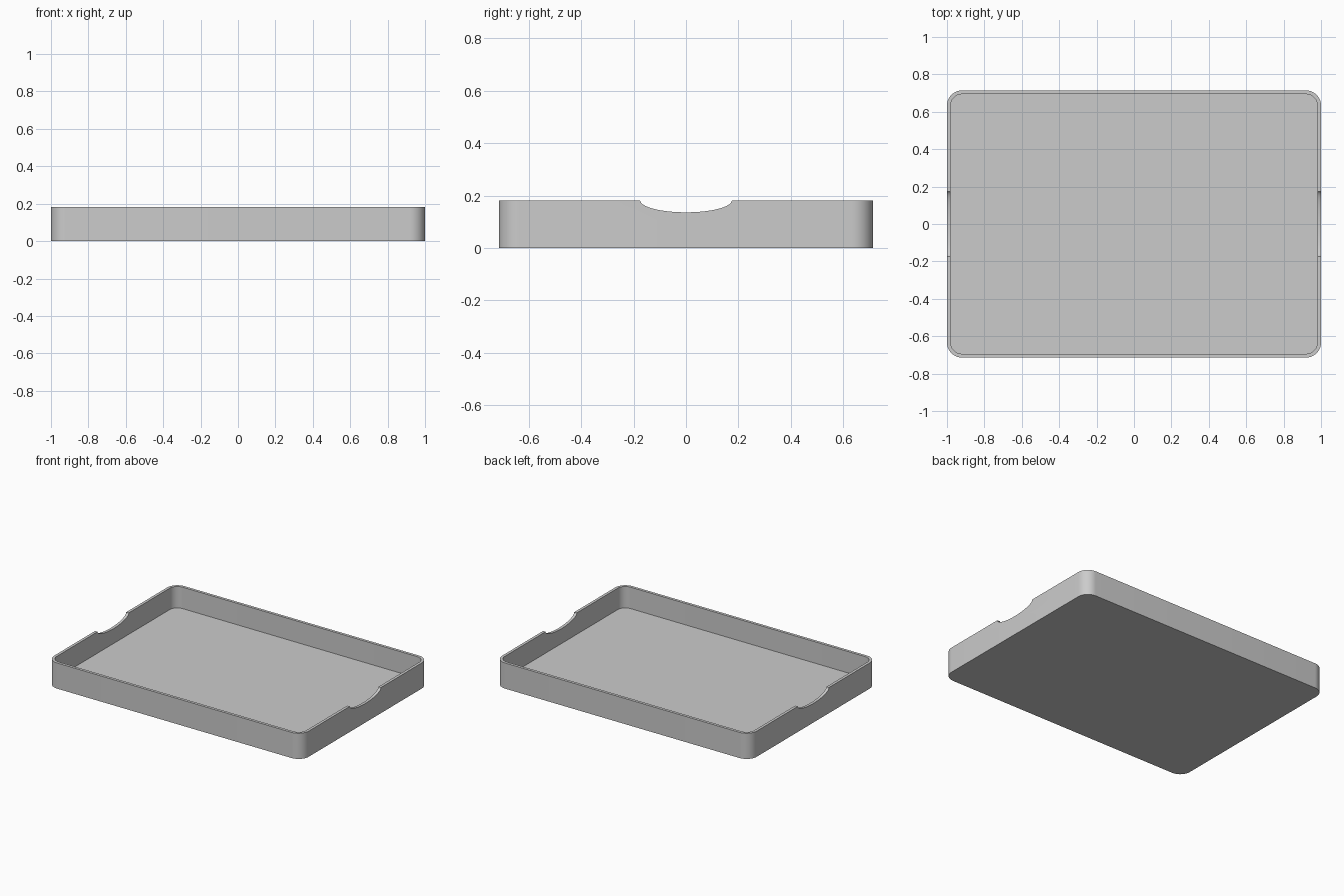
import bpy, bmesh, math

if "Cube" in bpy.data.objects:
    bpy.data.objects.remove(bpy.data.objects["Cube"])

HX, HY, H = 1.0, 0.714, 0.182      # half sizes and height of the tray
WALL, FLOOR, RADIUS = 0.02, 0.03, 0.08
NOTCH_W, NOTCH_D = 0.175, 0.046    # half width and depth of the hand notches


def prism(name, points, offset):
    """Solid made by sweeping a flat loop of points along an offset."""
    bm = bmesh.new()
    base = bm.faces.new([bm.verts.new(p) for p in points])
    top = bmesh.ops.extrude_face_region(bm, geom=[base])["geom"]
    bmesh.ops.translate(bm, vec=offset, verts=[v for v in top if isinstance(v, bmesh.types.BMVert)])
    bmesh.ops.recalc_face_normals(bm, faces=bm.faces)
    mesh = bpy.data.meshes.new(name)
    bm.to_mesh(mesh)
    bm.free()
    obj = bpy.data.objects.new(name, mesh)
    bpy.context.collection.objects.link(obj)
    return obj


def rounded_rect(hx, hy, r, z, steps=12):
    pts = []
    for k, (sx, sy) in enumerate([(1, 1), (-1, 1), (-1, -1), (1, -1)]):
        for i in range(steps + 1):
            a = math.pi / 2 * (k + i / steps)
            pts.append((sx * (hx - r) + r * math.cos(a), sy * (hy - r) + r * math.sin(a), z))
    return pts


def cut(obj, cutter):
    mod = obj.modifiers.new("cut", "BOOLEAN")
    mod.operation, mod.solver, mod.object = "DIFFERENCE", "EXACT", cutter
    bpy.context.view_layer.objects.active = obj
    bpy.ops.object.modifier_apply(modifier=mod.name)
    bpy.data.objects.remove(cutter)


# Tray body with rounded corners
tray = prism("tray", rounded_rect(HX, HY, RADIUS, 0), (0, 0, H))

# Hollow inside
cut(tray, prism("hollow_cutter",
                rounded_rect(HX - WALL, HY - WALL, RADIUS - WALL, FLOOR), (0, 0, H)))

# Half-ellipse hand notches through both end walls
arc = [(-1.2, -NOTCH_W * math.cos(math.pi * i / 32), H - NOTCH_D * math.sin(math.pi * i / 32))
       for i in range(33)]
arc += [(-1.2, NOTCH_W, H + 0.1), (-1.2, -NOTCH_W, H + 0.1)]
cut(tray, prism("notch_cutter", arc, (2.4, 0, 0)))

# Plain grey finish
grey = bpy.data.materials.new("grey")
grey.diffuse_color = (0.6, 0.6, 0.6, 1)
grey.use_nodes = True
grey.node_tree.nodes["Principled BSDF"].inputs["Base Color"].default_value = grey.diffuse_color
tray.data.materials.clear()
tray.data.materials.append(grey)
for poly in tray.data.polygons:
    poly.material_index = 0

bpy.ops.object.select_all(action="DESELECT")
tray.select_set(True)
bpy.context.view_layer.objects.active = tray
bpy.ops.object.shade_smooth_by_angle(angle=math.radians(30))
